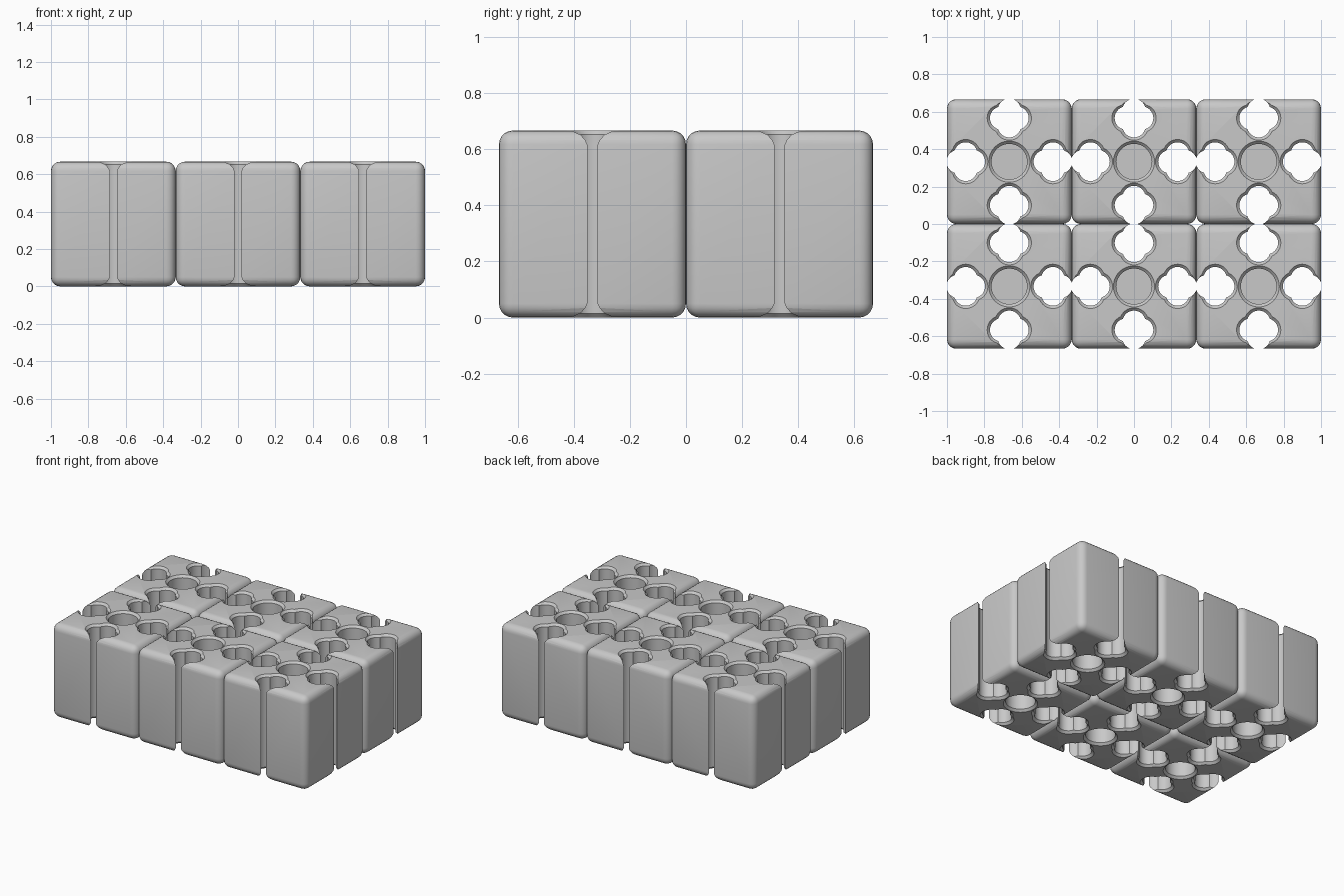
import bpy, bmesh
from math import sin, cos, sqrt, pi

old = bpy.data.objects.get("Cube")
if old:
    bpy.data.objects.remove(old, do_unlink=True)

S = 2 / 3            # block side
ROUND = 0.05         # edge rounding
CHAMFER = 0.015      # chamfer at each hole mouth
EPS = 0.002          # cutter overshoot
HOLE_AT = 0.233      # lobed hole distance from the block centre
POCKET_DEPTH = 0.25
STEPS = 48           # outline points per hole

grey = bpy.data.materials.new("light grey")
grey.use_nodes = True
colour = (0.58, 0.58, 0.58, 1)
grey.diffuse_color = colour
grey.node_tree.nodes["Principled BSDF"].inputs["Base Color"].default_value = colour


def outline(lobe_dist, radius):
    """Union of four circles around a centre; a plain circle when lobe_dist is 0."""
    pts = []
    for i in range(STEPS):
        a = 2 * pi * i / STEPS
        local = (a + pi / 4) % (pi / 2) - pi / 4
        r = lobe_dist * cos(local) + sqrt(radius ** 2 - (lobe_dist * sin(local)) ** 2)
        pts.append((r * cos(a), r * sin(a)))
    return pts


def add_hole(bm, cx, cy, lobe_dist, radius, levels):
    """Loft the outline through (height, growth) levels, lowest first."""
    rings = [[bm.verts.new((cx + x, cy + y, z)) for x, y in outline(lobe_dist, radius + grow)]
             for z, grow in levels]
    for low, high in zip(rings, rings[1:]):
        for i in range(STEPS):
            j = (i + 1) % STEPS
            bm.faces.new((low[i], low[j], high[j], high[i]))
    bm.faces.new(rings[0][::-1])
    bm.faces.new(rings[-1])


def make_object(name, bm):
    mesh = bpy.data.meshes.new(name)
    bm.to_mesh(mesh)
    bm.free()
    mesh.materials.append(grey)
    ob = bpy.data.objects.new(name, mesh)
    bpy.context.collection.objects.link(ob)
    return ob


# Rounded block
bm = bmesh.new()
bmesh.ops.create_cube(bm, size=S)
bmesh.ops.translate(bm, verts=bm.verts, vec=(0, 0, S / 2))
bmesh.ops.bevel(bm, geom=bm.edges[:], offset=ROUND, segments=5, profile=0.5, affect='EDGES')
block = make_object("block", bm)

# Cutter: four lobed through holes and a round pocket in the top and bottom
mouth = CHAMFER + EPS
bottom_mouth = [(-EPS, mouth), (CHAMFER, 0)]
top_mouth = [(S - CHAMFER, 0), (S + EPS, mouth)]
bm = bmesh.new()
for cx, cy in ((HOLE_AT, 0), (-HOLE_AT, 0), (0, HOLE_AT), (0, -HOLE_AT)):
    add_hole(bm, cx, cy, 0.0415, 0.062, bottom_mouth + top_mouth)
add_hole(bm, 0, 0, 0, 0.095, bottom_mouth + [(POCKET_DEPTH, 0)])
add_hole(bm, 0, 0, 0, 0.095, [(S - POCKET_DEPTH, 0)] + top_mouth)
cutter = make_object("hole_cutter", bm)
cutter.hide_render = True

cut = block.modifiers.new("holes", 'BOOLEAN')
cut.operation = 'DIFFERENCE'
cut.solver = 'EXACT'
cut.object = cutter

# Bake the holes, then drop the cutter
bpy.context.view_layer.update()
graph = bpy.context.evaluated_depsgraph_get()
carved = bpy.data.meshes.new_from_object(block.evaluated_get(graph))
block.modifiers.clear()
block.data = carved
bpy.data.objects.remove(cutter, do_unlink=True)

bpy.ops.object.select_all(action='DESELECT')
block.select_set(True)
bpy.context.view_layer.objects.active = block
bpy.ops.object.shade_smooth_by_angle(angle=pi / 6)

# Three by two grid of touching blocks
for row, side in enumerate(("front", "back")):
    for col, place in enumerate(("right", "middle", "left")):
        ob = block if (row, col) == (0, 0) else block.copy()
        ob.name = f"{side}_{place}_block"
        ob.location = ((col - 1) * S, (row - 0.5) * S, 0)
        if ob is not block:
            bpy.context.collection.objects.link(ob)
